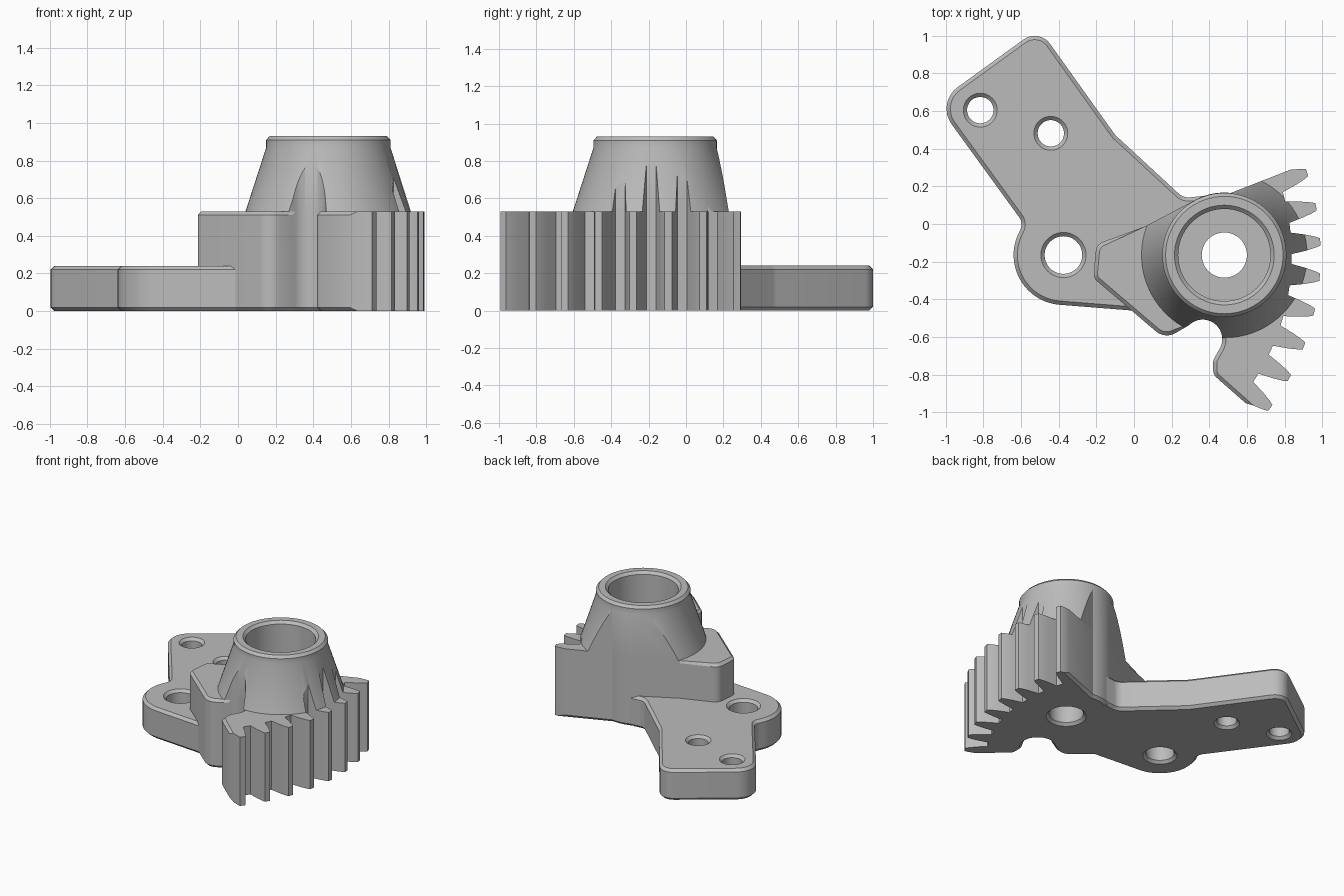
import bpy, bmesh, math
from mathutils import Vector

cube = bpy.data.objects.get("Cube")
if cube:
    bpy.data.objects.remove(cube, do_unlink=True)

mat = bpy.data.materials.new("machined_grey")
mat.use_nodes = True
GREY = (0.5, 0.5, 0.5, 1)
mat.diffuse_color = GREY
mat.node_tree.nodes["Principled BSDF"].inputs["Base Color"].default_value = GREY

HUB = Vector((0.48, -0.165))
PIVOT = Vector((-0.375, -0.165))
PLATE_TOP, BODY_TOP, CHAMFER = 0.24, 0.53, 0.02


def make(name, bm):
    bmesh.ops.recalc_face_normals(bm, faces=bm.faces)
    me = bpy.data.meshes.new(name)
    bm.to_mesh(me)
    bm.free()
    me.materials.append(mat)
    ob = bpy.data.objects.new(name, me)
    bpy.context.collection.objects.link(ob)
    return ob


def arc(c, r, a0, a1, n):
    """Points on an arc, as unrounded outline corners."""
    angles = [math.radians(a0 + (a1 - a0) * i / n) for i in range(n + 1)]
    return [(c[0] + r * math.cos(a), c[1] + r * math.sin(a), 0) for a in angles]


def rounded(corners, steps=8):
    """Outline from (x, y, fillet radius) corners."""
    out = []
    for i, (x, y, r) in enumerate(corners):
        p = Vector((x, y))
        if not r:
            out.append(p)
            continue
        u = Vector(corners[i - 1][:2]) - p
        v = Vector(corners[(i + 1) % len(corners)][:2]) - p
        half = u.angle(v) / 2
        t = min(r / math.tan(half), 0.48 * u.length, 0.48 * v.length)
        a, b = p + u.normalized() * t, p + v.normalized() * t
        c = p + (u.normalized() + v.normalized()).normalized() * t / math.cos(half)
        rad = (a - c).length
        for k in range(steps + 1):
            d = (a - c).normalized().slerp((b - c).normalized(), k / steps)
            out.append(c + d * rad)
    return out


def prism(name, outline, z0, z1, chamfered=None):
    """Extruded outline; chamfered(mid, is_top) picks the rim edges to bevel."""
    bm = bmesh.new()
    low = [bm.verts.new((p.x, p.y, z0)) for p in outline]
    high = [bm.verts.new((p.x, p.y, z1)) for p in outline]
    bm.faces.new(low)
    bm.faces.new(high)
    for i in range(len(low)):
        bm.faces.new((low[i - 1], low[i], high[i], high[i - 1]))
    bmesh.ops.recalc_face_normals(bm, faces=bm.faces)
    if chamfered:
        rim = []
        for e in bm.edges:
            a, b = e.verts
            mid = (a.co + b.co) / 2
            if abs(a.co.z - b.co.z) < 1e-4 and chamfered(mid.xy, mid.z > (z0 + z1) / 2):
                rim.append(e)
        bmesh.ops.bevel(bm, geom=rim, offset=CHAMFER, segments=1, affect='EDGES')
    return make(name, bm)


def lathe(name, centre, profile, n=72):
    """Solid of revolution from (radius, z) points, capped at both ends."""
    bm = bmesh.new()
    rings = []
    for r, z in profile:
        rings.append([bm.verts.new((centre[0] + r * math.cos(math.tau * i / n),
                                    centre[1] + r * math.sin(math.tau * i / n), z))
                      for i in range(n)])
    for a, b in zip(rings, rings[1:]):
        for i in range(n):
            bm.faces.new((a[i - 1], a[i], b[i], b[i - 1]))
    bm.faces.new(rings[0])
    bm.faces.new(rings[-1])
    return make(name, bm)


def boolean(ob, tool, operation):
    mod = ob.modifiers.new("cut", 'BOOLEAN')
    mod.object, mod.operation, mod.solver = tool, operation, 'EXACT'
    bpy.context.view_layer.objects.active = ob
    bpy.ops.object.modifier_apply(modifier=mod.name)


def discard(ob):
    bpy.data.objects.remove(ob, do_unlink=True)


# Mounting plate with a round boss about the pivot
plate_corners = [(-0.505, 1.04, 0.1), (-1.052, 0.644, 0.14), (-0.588, 0.005, 0.08)]
plate_corners += arc(PIVOT, 0.265, 158, 266, 18)
plate_corners += [(0.03, -0.463, 0), (0.16, -0.49, 0), (0.27, -0.08, 0),
                  (0.375, 0.05, 0), (0.375, 0.15, 0), (0.263, 0.138, 0.08),
                  (-0.1, 0.473, 0.1)]
plate = prism("mounting_plate", rounded(plate_corners), 0, PLATE_TOP, lambda m, top: True)

# Plate holes, countersunk on both faces
for centre, r in ((PIVOT, 0.1), ((-0.442, 0.482), 0.07), ((-0.817, 0.605), 0.07)):
    flare = r + CHAMFER
    hole = lathe("hole_cutter", centre,
                 [(flare + 0.02, -0.02), (flare, 0), (r, CHAMFER),
                  (r, PLATE_TOP - CHAMFER), (flare, PLATE_TOP),
                  (flare + 0.02, PLATE_TOP + 0.02)], 48)
    boolean(plate, hole, 'DIFFERENCE')
    discard(hole)

# Body outline: nub, hub flank, gear teeth, sector end, scallop
body = [(-0.216, -0.287, 0.05), (-0.2, -0.108, 0.06), (0.06, -0.012, 0)]
body += arc(HUB, 0.332, 113, 84, 8)
TEETH, PITCH, FIRST = 8, 7.88, 18.7
tooth = [(1.213, 2.7), (1.29, 1.9), (1.345, 1.2), (1.367, 0.8)]
for k in range(TEETH):
    flank = [(r, h) for r, h in tooth] + [(r, -h) for r, h in reversed(tooth)]
    if k == 0:
        flank = flank[1:]
    if k == TEETH - 1:
        flank = flank[:-1]
    for r, h in flank:
        body += arc(PIVOT, r, FIRST - PITCH * k + h, 0, 1)[:1]
body += [(0.593, -0.952, 0), (0.42, -0.8, 0.06), (0.42, -0.725, 0.05)]
body += arc((0.365, -0.612), 0.104, -25, 135, 16)
body += [(0.165, -0.612, 0.09)]
outline = rounded(body)


def body_rim(mid, top):
    if (mid - PIVOT).length > 1.2:
        return False
    return not top or (mid.y < 0.02 and (mid - HUB).length > 0.42)


gear_body = prism("gear_sector_body", outline, 0, BODY_TOP, body_rim)

# Tapered hub, trimmed by the body outline
hub = lathe("tapered_hub", HUB, [(0.44, BODY_TOP), (0.33, 0.87), (0.33, 0.91), (0.312, 0.93)])
trim = prism("hub_trim", outline, 0.3, 1.2)
boolean(hub, trim, 'INTERSECT')
discard(trim)

# Stepped bore through hub and body
bore = lathe("bore_cutter", HUB,
             [(0.16, -0.02), (0.14, 0), (0.12, CHAMFER), (0.12, 0.25), (0.245, 0.25),
              (0.245, 0.91), (0.265, 0.93), (0.285, 0.95)])
for ob in (gear_body, hub):
    boolean(ob, bore, 'DIFFERENCE')
discard(bore)

# Smooth curved walls, keep edges crisp
bpy.ops.object.select_all(action='DESELECT')
for ob in (plate, gear_body, hub):
    ob.select_set(True)
bpy.context.view_layer.objects.active = plate
bpy.ops.object.shade_smooth_by_angle(angle=math.radians(25))
